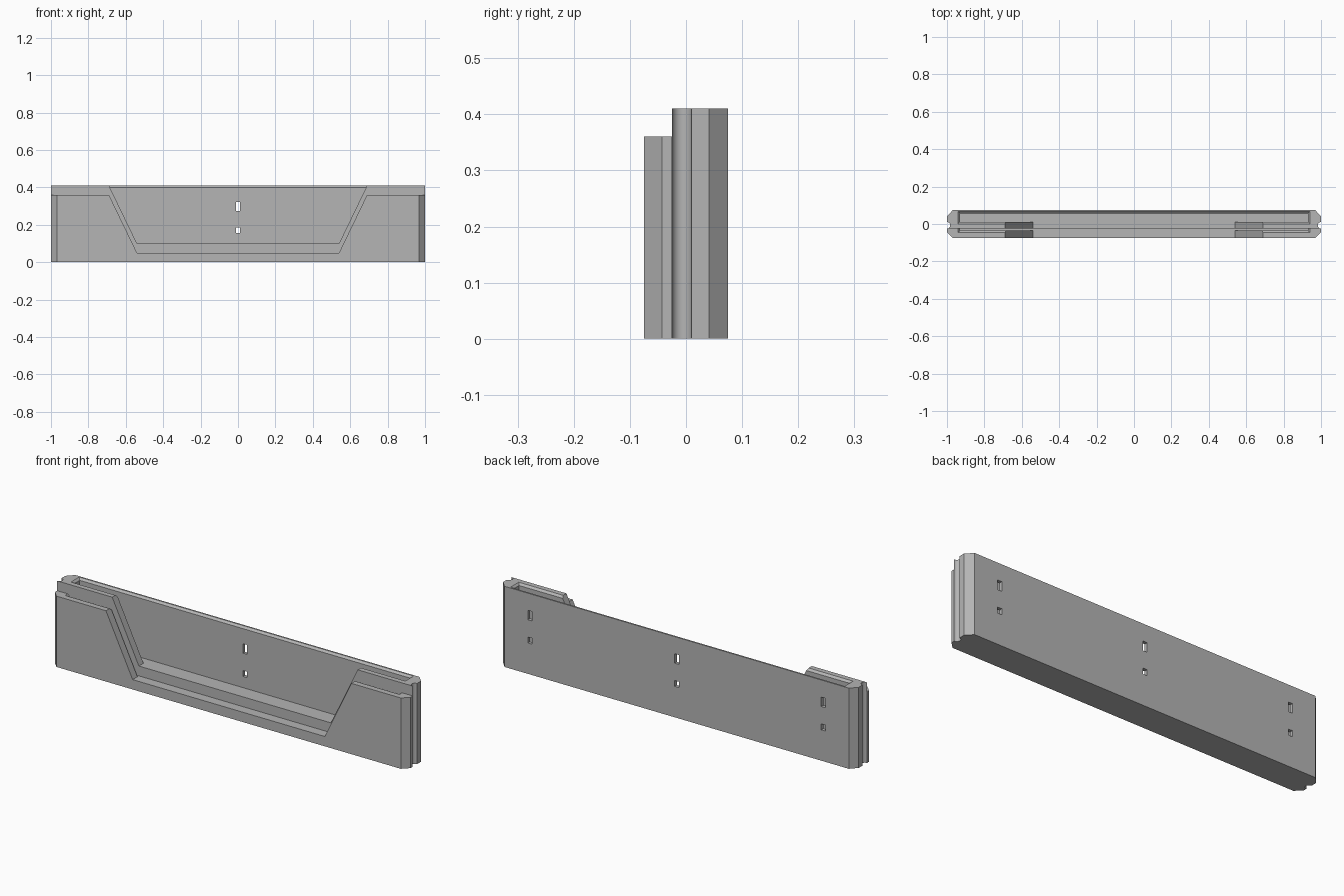
import bpy
import bmesh
import math

cube = bpy.data.objects.get("Cube")
if cube:
    bpy.data.objects.remove(cube, do_unlink=True)

grey = bpy.data.materials.new("plain_grey")
grey.use_nodes = True
GREY = (0.46, 0.46, 0.46, 1)
grey.diffuse_color = GREY
grey.node_tree.nodes["Principled BSDF"].inputs["Base Color"].default_value = GREY


def loft(name, rings):
    """Closed solid through rings of matching 3D points."""
    bm = bmesh.new()
    loops = [[bm.verts.new(p) for p in ring] for ring in rings]
    for a, b in zip(loops, loops[1:]):
        for i in range(len(a)):
            j = (i + 1) % len(a)
            bm.faces.new((a[i], a[j], b[j], b[i]))
    bm.faces.new(loops[0])
    bm.faces.new(loops[-1])
    bmesh.ops.recalc_face_normals(bm, faces=bm.faces)
    mesh = bpy.data.meshes.new(name)
    bm.to_mesh(mesh)
    bm.free()
    mesh.materials.append(grey)
    obj = bpy.data.objects.new(name, mesh)
    bpy.context.collection.objects.link(obj)
    return obj


def rect(z, half_x, y0, y1, x=0):
    return [(x - half_x, y0, z), (x + half_x, y0, z),
            (x + half_x, y1, z), (x - half_x, y1, z)]


def cut(body, cutter):
    cutter.hide_render = True
    mod = body.modifiers.new("cut", 'BOOLEAN')
    mod.operation = 'DIFFERENCE'
    mod.solver = 'EXACT'
    mod.object = cutter
    bpy.context.view_layer.objects.active = body
    bpy.ops.object.modifier_apply(modifier=mod.name)
    bpy.data.objects.remove(cutter, do_unlink=True)


TOP, FRONT_TOP, STEP_Y = 0.41, 0.36, -0.025

# Body footprint: chamfered corners and a round groove down each end
groove_r = 0.0175
side = [(0.968, -0.075), (1, -0.043)]
for i in range(13):
    a = math.pi * i / 12
    side.append((1 - groove_r * math.sin(a), STEP_Y + groove_r * (1 - math.cos(a))))
side += [(1, 0.041), (0.968, 0.075)]
outline = side + [(-x, y) for x, y in reversed(side)]
body = loft("panel_holder", [[(x, y, z) for x, y in outline] for z in (0, TOP)])

# Lower front layer
cut(body, loft("front_step", [rect(FRONT_TOP, 1.2, -0.2, STEP_Y),
                              rect(0.6, 1.2, -0.2, STEP_Y)]))

# Rear and front panel slots with flared mouths
cut(body, loft("rear_slot", [rect(0.10, 0.93, 0.012, 0.057),
                             rect(TOP - 0.01, 0.93, 0.012, 0.057),
                             rect(TOP, 0.94, 0.001, 0.067),
                             rect(0.5, 0.94, 0.001, 0.067)]))
cut(body, loft("front_slot", [rect(0.05, 0.93, -0.036, STEP_Y),
                              rect(FRONT_TOP - 0.01, 0.93, -0.036, STEP_Y),
                              rect(FRONT_TOP, 0.94, -0.046, STEP_Y),
                              rect(0.45, 0.94, -0.046, STEP_Y)]))

# Sloped window through the middle wall, and again lower in the front wall
for name, drop, y_back in (("rear_window", 0, 0.03), ("front_window", 0.05, STEP_Y)):
    low, high = 0.10 - drop, 0.50
    flare = 0.54 + 0.15 * (high - low) / 0.31
    shape = [(-0.54, low), (0.54, low), (flare, high), (-flare, high)]
    cut(body, loft(name, [[(x, y, z) for x, z in shape] for y in (-0.2, y_back)]))

# Pairs of mounting holes in the back wall
for x in (-0.825, 0, 0.825):
    for z0, z1 in ((0.275, 0.323), (0.157, 0.187)):
        cut(body, loft("mount_hole", [rect(z, 0.012, 0.04, 0.1, x) for z in (z0, z1)]))

# Smooth grooves, sharp edges elsewhere
bpy.ops.object.select_all(action='DESELECT')
body.select_set(True)
bpy.context.view_layer.objects.active = body
bpy.ops.object.shade_smooth_by_angle(angle=math.radians(30))
